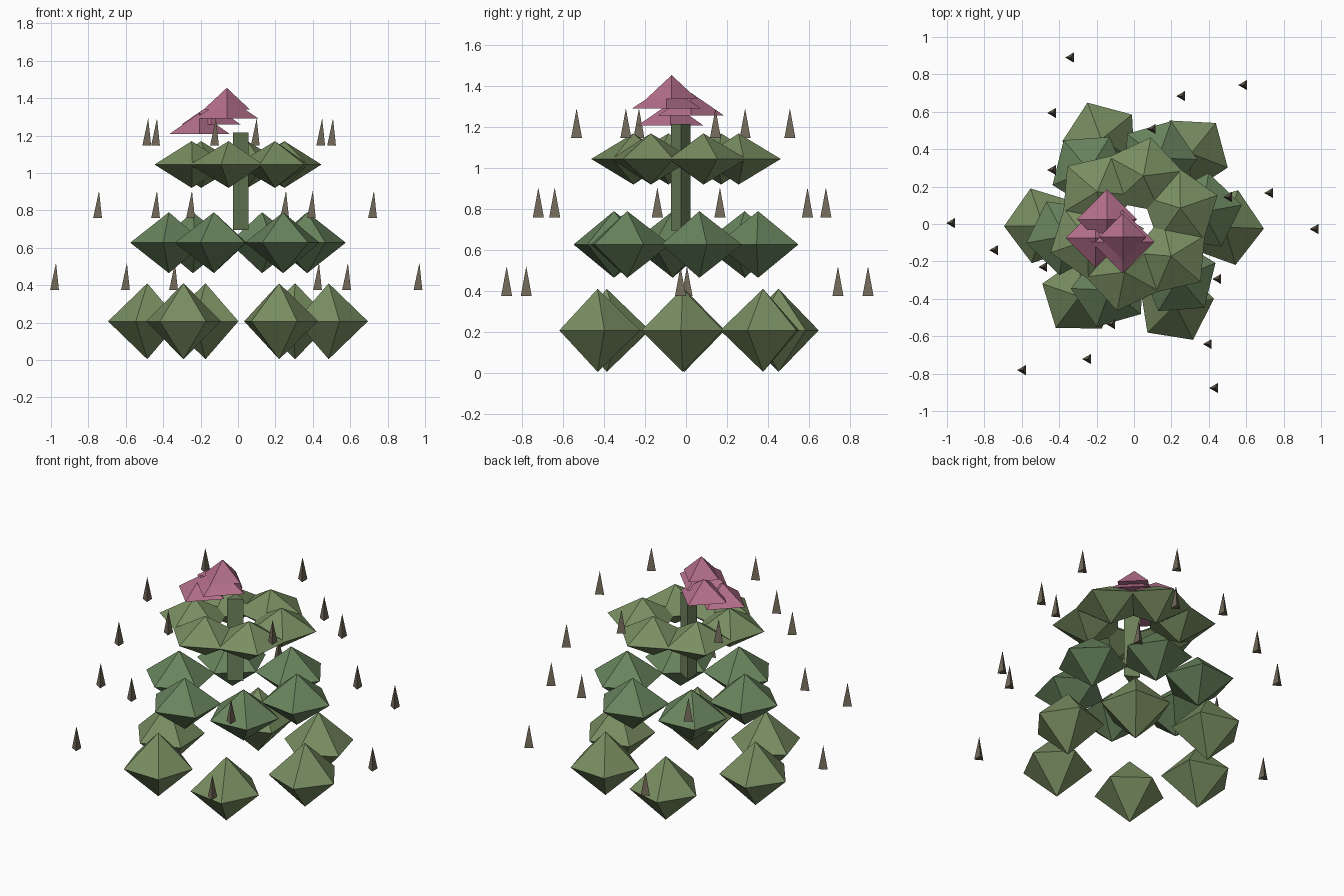
import bpy
from math import sin, cos, pi, radians

if "Cube" in bpy.data.objects:
    bpy.data.objects.remove(bpy.data.objects["Cube"])


def material(name, rgb):
    m = bpy.data.materials.new(name)
    m.diffuse_color = (*rgb, 1)
    m.use_nodes = True
    m.node_tree.nodes["Principled BSDF"].inputs["Base Color"].default_value = m.diffuse_color
    return m


LEAF = material("leaf_green", (0.19, 0.27, 0.12))
DEEP = material("deep_green", (0.14, 0.23, 0.11))
STEM = material("stem_green", (0.16, 0.23, 0.11))
PINK = material("blossom_pink", (0.46, 0.16, 0.26))
THORN = material("thorn_brown", (0.17, 0.14, 0.10))


def make(name, verts, faces, mat):
    me = bpy.data.meshes.new(name)
    me.from_pydata(verts, [], faces)
    me.materials.append(mat)
    ob = bpy.data.objects.new(name, me)
    bpy.context.collection.objects.link(ob)
    return ob


def ring(x, y, z, r, n, rot):
    return [(x + r * cos(rot + 2 * pi * i / n), y + r * sin(rot + 2 * pi * i / n), z)
            for i in range(n)]


def pyramid(name, x, y, z, r, h, n, rot, mat, below=0):
    """n-sided pyramid; 'below' adds a mirrored lower point."""
    v = ring(x, y, z, r, n, rot) + [(x, y, z + h)]
    f = [(i, (i + 1) % n, n) for i in range(n)]
    if below:
        v.append((x, y, z - below))
        f += [((i + 1) % n, i, n + 1) for i in range(n)]
    else:
        f.append(tuple(reversed(range(n))))
    return make(name, v, f, mat)


# Three tiers of five-sided lobes, each with a corner pointing outward
tiers = [
    (0.207, 0.203, 0.485, [-2, 51, 111, 181, 233, 297], LEAF),
    (0.627, 0.163, 0.375, [10, 70, 130, 190, 250, 310], DEEP),
    (1.045, 0.125, 0.262, [19, 79, 139, 199, 259, 319], LEAF),
]
for t, (z, h, dist, angles, mat) in enumerate(tiers):
    for a in map(radians, angles):
        pyramid(f"body_lobe_tier_{t + 1}", dist * cos(a), dist * sin(a), z,
                0.21, h, 5, a, mat, below=h)

# Floating three-sided thorns, one ring per tier
thorns = [
    (0.375, [(-.973, .005), (-.594, -.781), (-.337, .89), (.433, -.877), (.588, .743), (.97, -.027)]),
    (0.76, [(-.743, -.14), (-.433, .594), (-.246, -.722), (.257, .684), (.40, -.642), (.727, .166)]),
    (1.147, [(-.48, -.23), (-.433, .289), (-.118, -.535), (.10, .508), (.45, -.294), (.508, .144)]),
]
for z, spots in thorns:
    for x, y in spots:
        pyramid("thorn", x, y, z, 0.031, 0.145, 3, pi, THORN)

# Triangular central stem
sx, sy, sr = 0.0, -0.025, 0.055
make("stem", ring(sx, sy, 0.695, sr, 3, 0) + ring(sx, sy, 1.215, sr, 3, 0),
     [(2, 1, 0), (3, 4, 5)] + [(i, (i + 1) % 3, (i + 1) % 3 + 3, i + 3) for i in range(3)], STEM)

# Blossom of four-sided petals
for x, y, z, r, h in [(-.205, -.075, 1.209, .16, .112), (-.144, .025, 1.258, .16, .11),
                      (-.06, -.095, 1.291, .17, .112), (-.06, -.07, 1.338, .125, .117)]:
    pyramid("blossom_petal", x, y, z, r, h, 4, 0, PINK)
